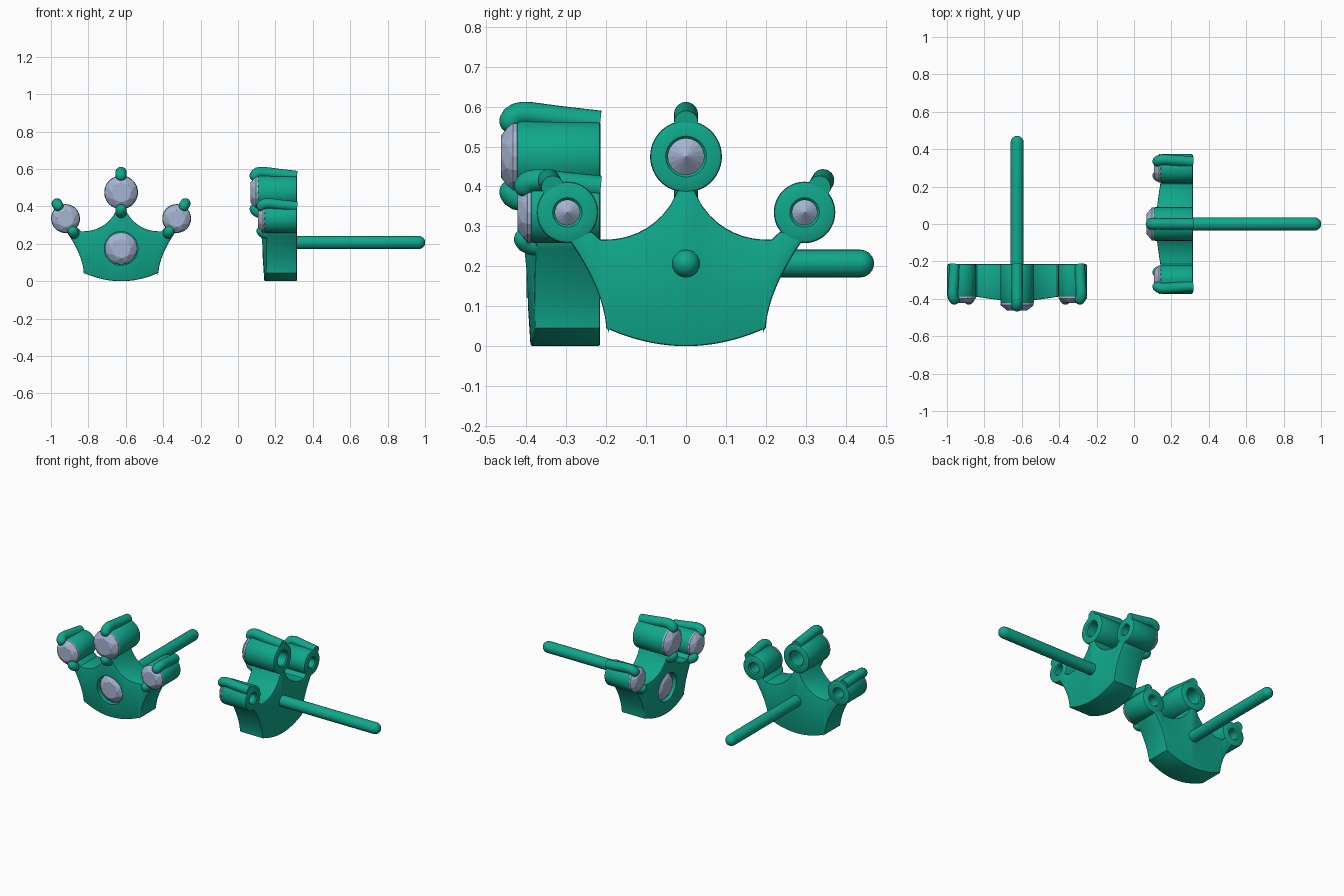
import bpy, bmesh, math
from mathutils import Vector, Matrix

if "Cube" in bpy.data.objects:
    bpy.data.objects.remove(bpy.data.objects["Cube"])

def material(name, col):
    m = bpy.data.materials.new(name)
    m.diffuse_color = (*col, 1)
    m.use_nodes = True
    m.node_tree.nodes["Principled BSDF"].inputs["Base Color"].default_value = m.diffuse_color
    return m

GREEN = material("green_metal", (0.005, 0.39, 0.26))
STONE = material("pale_stone", (0.38, 0.46, 0.64))
Y = Vector((0, 1, 0))
parts = []

def make(name, bm, mat, smooth=True):
    bmesh.ops.recalc_face_normals(bm, faces=bm.faces)
    me = bpy.data.meshes.new(name)
    bm.to_mesh(me)
    bm.free()
    me.materials.append(mat)
    if smooth:
        me.shade_smooth()
        me.set_sharp_from_angle(angle=math.radians(35))
    ob = bpy.data.objects.new(name, me)
    bpy.context.collection.objects.link(ob)
    return ob

def loft(rings, loop=False):
    """Bridge rings of points; cap the ends, or close the loop."""
    bm = bmesh.new()
    vs = [[bm.verts.new(p) for p in r] for r in rings]
    n = len(vs[0])
    for i in range(len(vs) if loop else len(vs) - 1):
        a, b = vs[i], vs[(i + 1) % len(vs)]
        for j in range(n):
            k = (j + 1) % n
            bm.faces.new((a[j], a[k], b[k], b[j]))
    if not loop:
        bm.faces.new(vs[0])
        bm.faces.new(vs[-1])
    return bm

def circle(c, a, b, r, n):
    return [c + r * (math.cos(t) * a + math.sin(t) * b)
            for t in (2 * math.pi * i / n for i in range(n))]

def tube(name, centre, ang, path, rad):
    """Round-tipped rod; path holds (distance from centre, depth)."""
    e = Vector((math.cos(ang), 0, math.sin(ang)))
    nrm = Vector((-math.sin(ang), 0, math.cos(ang)))
    pts = [centre + r * e + d * Y for r, d in path]
    rings = []
    for i, p in enumerate(pts):
        t = (pts[min(i + 1, len(pts) - 1)] - pts[max(i - 1, 0)]).normalized()
        rings.append(circle(p, nrm, t.cross(nrm), rad, 20))
    for k in (20, 40, 60, 75, 86):
        k = math.radians(k)
        rings.append(circle(pts[-1] + t * rad * math.sin(k), nrm, t.cross(nrm),
                            rad * math.cos(k), 20))
    parts.append(make(name, loft(rings), GREEN))

def gem(name, c, R, base):
    """Brilliant-cut stone facing -y, girdle at depth base."""
    bm = bmesh.new()
    for r, h, n, off in ((.6, .45, 8, 0), (.84, .30, 8, .5), (1, .12, 16, 0), (1, 0, 16, 0)):
        for i in range(n):
            t = 2 * math.pi * (i + off) / n
            bm.verts.new(c + Vector((R * r * math.cos(t), base - h * R, R * r * math.sin(t))))
    bm.verts.new(c + Vector((0, base + .8 * R, 0)))
    bmesh.ops.convex_hull(bm, input=bm.verts)
    parts.append(make(name, bm, STONE, smooth=False))

def cup(name, c, R, D, hole):
    """Hollow round setting with a conical seat."""
    prof = [(hole, -.006), (hole + .006, .001), (R - .007, .001), (R - .002, -.002), (R, -.008),
            (R, -D + .006), (R - .004, -D), (R * .95, -D), (hole, -D + .45 * R)]
    X, Z = Vector((1, 0, 0)), Vector((0, 0, 1))
    parts.append(make(name, loft([circle(c + d * Y, X, Z, r, 48) for r, d in prof], True), GREEN))

# Crown body: columns of front and back points across the width
us = [.02 * i for i in range(10)] + [.2 + .09 * (i / 12) ** 1.667 for i in range(13)]
def column(u):
    a = abs(u)
    lo = 1.125 * a * a if a <= .2 else .045 + .217 * ((a - .2) / .09) ** .6
    b = min(max(a, .02), .2)
    top = .46 - math.sqrt(.193 ** 2 - (b - .2) ** 2) + .02 * min(max((a - .215) / .02, 0), 1)
    front = lambda z: -.192 + .4 * a * a + .07 * max(.25 - z, -.1)
    return [Vector(p) for p in ((u, front(lo), lo), (u, front(top), top), (u, 0, top), (u, 0, lo))]

body = make("crown_body", loft([column(u) for u in [-u for u in us[:0:-1]] + us]), GREEN)
bev = body.modifiers.new("edge", 'BEVEL')
bev.width, bev.segments, bev.use_clamp_overlap = .006, 2, False
bev.limit_method, bev.angle_limit = 'ANGLE', math.radians(72)

# Round recess for the centre stone
mid = Vector((0, 0, .175))
cutter = make("recess_cutter", loft([circle(mid + d * Y, Vector((1, 0, 0)), Vector((0, 0, 1)), .09, 48)
                                     for d in (-.125, -.4)]), GREEN)
cutter.hide_render = True
cut = body.modifiers.new("recess", 'BOOLEAN')
cut.operation, cut.object, cut.solver = 'DIFFERENCE', cutter, 'EXACT'
bpy.context.view_layer.update()
me = bpy.data.meshes.new_from_object(body.evaluated_get(bpy.context.evaluated_depsgraph_get()))
body.modifiers.clear()
body.data = me
me.shade_smooth()
me.set_sharp_from_angle(angle=math.radians(35))
bpy.data.objects.remove(cutter)
parts.append(body)
gem("centre_stone", mid, .087, -.145)

# Three cups with stones and claw prongs
for tag, c, R, D, hole, ang, s in (
        ("top", Vector((0, 0, .475)), .09, .208, .045, 90, 1),
        ("left", Vector((-.297, 0, .335)), .077, .173, .031, 120, .87),
        ("right", Vector((.297, 0, .335)), .077, .173, .031, 60, .87)):
    cup(tag + "_cup", c, R, D, hole)
    gem(tag + "_stone", c, R - .001, -D)
    claw = [(.107, D - .175), (.109, D - .190), (.107, D - .202), (.101, D - .213), (.092, D - .2215)]
    tip = [(.107, .03), (.107, .012), (.104, -.001), (.098, -.010), (.089, -.015)]
    tip = [(r * s, -D + d) for r, d in tip]
    a = math.radians(ang)
    tube(tag + "_outer_prong", c, a, [(.085 * s, 0), (.097 * s, -.5 * D)] + tip, .03 * (s + 1) / 2)
    tube(tag + "_inner_prong", c, a + math.pi, [(.107 * s, -D + .07)] + tip, .03 * (s + 1) / 2)

# Ear post
tube("post", Vector((0, 0, .207)), 0, [(0, -.05), (0, .3), (0, .651)], .035)

# Place the pair: one facing front, one turned to face left
for ob in parts:
    twin = ob.copy()
    bpy.context.collection.objects.link(twin)
    base = ob.name
    ob.name = base + "_first"
    twin.name = base + "_second"
    ob.matrix_world = Matrix.Translation((-.625, -.215, 0))
    twin.matrix_world = Matrix.Translation((.315, 0, 0)) @ Matrix.Rotation(-math.pi / 2, 4, 'Z')
